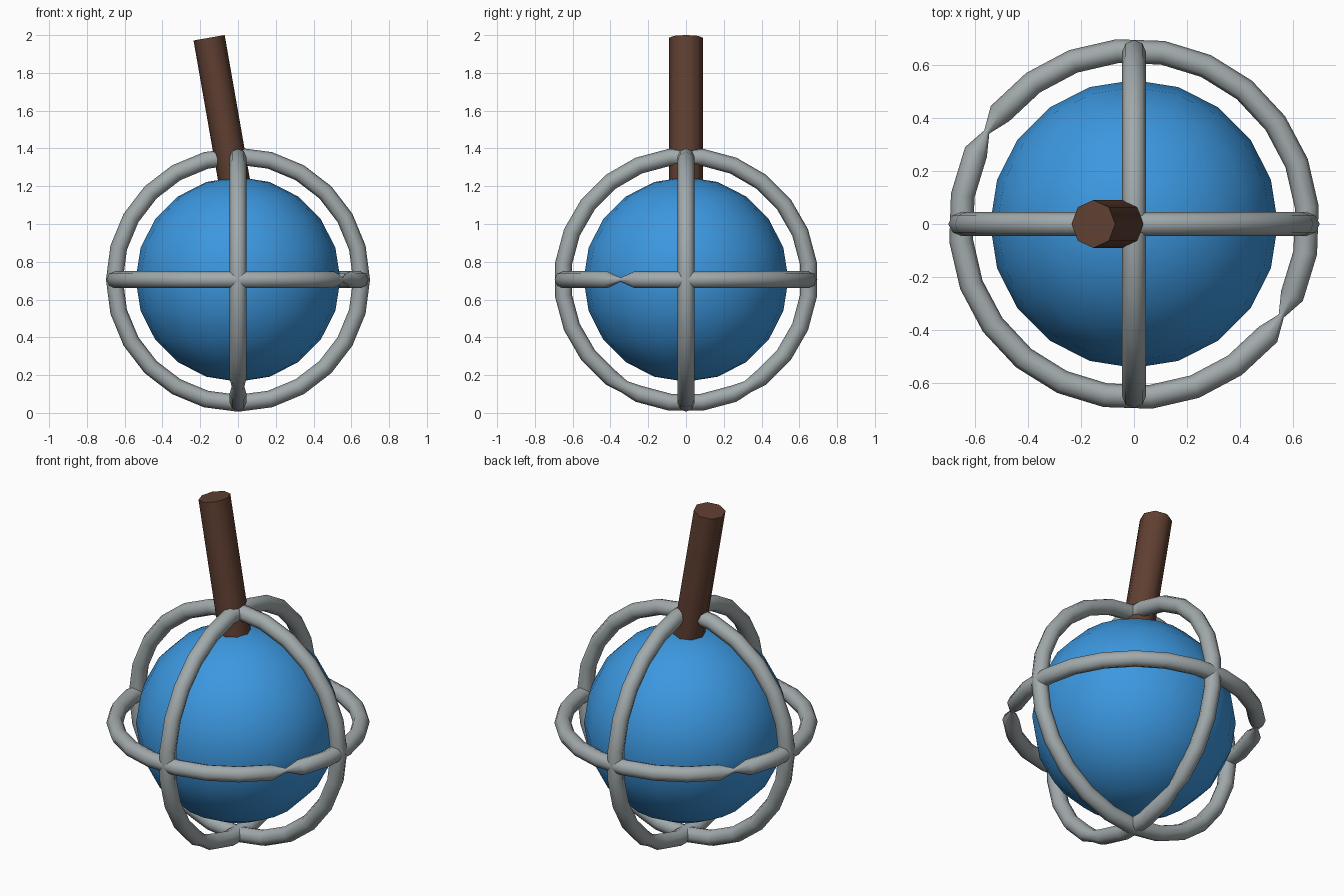
import bpy, bmesh, math
from mathutils import Vector, Matrix

if "Cube" in bpy.data.objects:
    bpy.data.objects.remove(bpy.data.objects["Cube"])

CZ = 0.705  # height of the cage centre


def material(name, rgb):
    m = bpy.data.materials.new(name)
    m.diffuse_color = (*rgb, 1)
    m.use_nodes = True
    m.node_tree.nodes["Principled BSDF"].inputs["Base Color"].default_value = m.diffuse_color
    return m


blue = material("blue", (0.045, 0.31, 0.74))
grey = material("metal grey", (0.36, 0.40, 0.41))
brown = material("wood brown", (0.115, 0.05, 0.031))


def finish(bm, name, mat, angle):
    bmesh.ops.recalc_face_normals(bm, faces=bm.faces[:])
    me = bpy.data.meshes.new(name)
    bm.to_mesh(me)
    bm.free()
    me.materials.append(mat)
    ob = bpy.data.objects.new(name, me)
    bpy.context.collection.objects.link(ob)
    bpy.ops.object.select_all(action='DESELECT')
    ob.select_set(True)
    bpy.context.view_layer.objects.active = ob
    bpy.ops.object.shade_smooth_by_angle(angle=math.radians(angle))
    return ob


def cage_ring(name, u, v, start, waists=(), waist=1.0, R=0.654, r=0.045, n=24, sides=8):
    """Tube bent round the centre in the plane u, v, squeezed at the waist angles."""
    u, v = Vector(u), Vector(v)
    axis = u.cross(v)
    nodes = [(start + 360 / n * i, 1.0) for i in range(n)] + [(w, waist) for w in waists]
    nodes.sort(key=lambda p: p[0] % 360)
    bm = bmesh.new()
    loops = []
    for deg, s in nodes:
        a = math.radians(deg)
        out = u * math.cos(a) + v * math.sin(a)
        loop = []
        for k in range(sides):
            b = math.tau * k / sides
            p = out * (R + r * s * math.cos(b)) + axis * (r * s * math.sin(b))
            loop.append(bm.verts.new(p + Vector((0, 0, CZ))))
        loops.append(loop)
    for i, a in enumerate(loops):
        b = loops[(i + 1) % len(loops)]
        for k in range(sides):
            j = (k + 1) % sides
            bm.faces.new((a[k], a[j], b[j], b[k]))
    return finish(bm, name, grey, 50)


# Ball in the middle
bm = bmesh.new()
bmesh.ops.create_uvsphere(bm, u_segments=20, v_segments=10, radius=0.542,
                          matrix=Matrix.Translation((0, 0, CZ + 0.002)))
finish(bm, "ball", blue, 50)

# Three crossing cage rings
X, Y, Z = (1, 0, 0), (0, 1, 0), (0, 0, 1)
cage_ring("cage_ring_level", X, Y, -24.5, (-32, 148), 0.25)
cage_ring("cage_ring_front", X, Z, 0)
cage_ring("cage_ring_side", Y, Z, 7.5, (-60, -120), 0.75)

# Tilted eight-sided handle
base, tip = Vector((-0.018, 0, 1.215)), Vector((-0.153, 0, 1.986))
bm = bmesh.new()
bmesh.ops.create_cone(bm, cap_ends=True, segments=8, radius1=0.09, radius2=0.09,
                      depth=(tip - base).length)
tilt = (tip - base).to_track_quat('Z', 'Y').to_matrix().to_4x4()
lean = Matrix.Rotation(math.atan2(tip.x - base.x, tip.z - base.z), 4, 'Y')
bm.transform(Matrix.Translation((base + tip) / 2) @ lean @ Matrix.Diagonal((0.93, 1, 1, 1)))
finish(bm, "handle", brown, 50)
